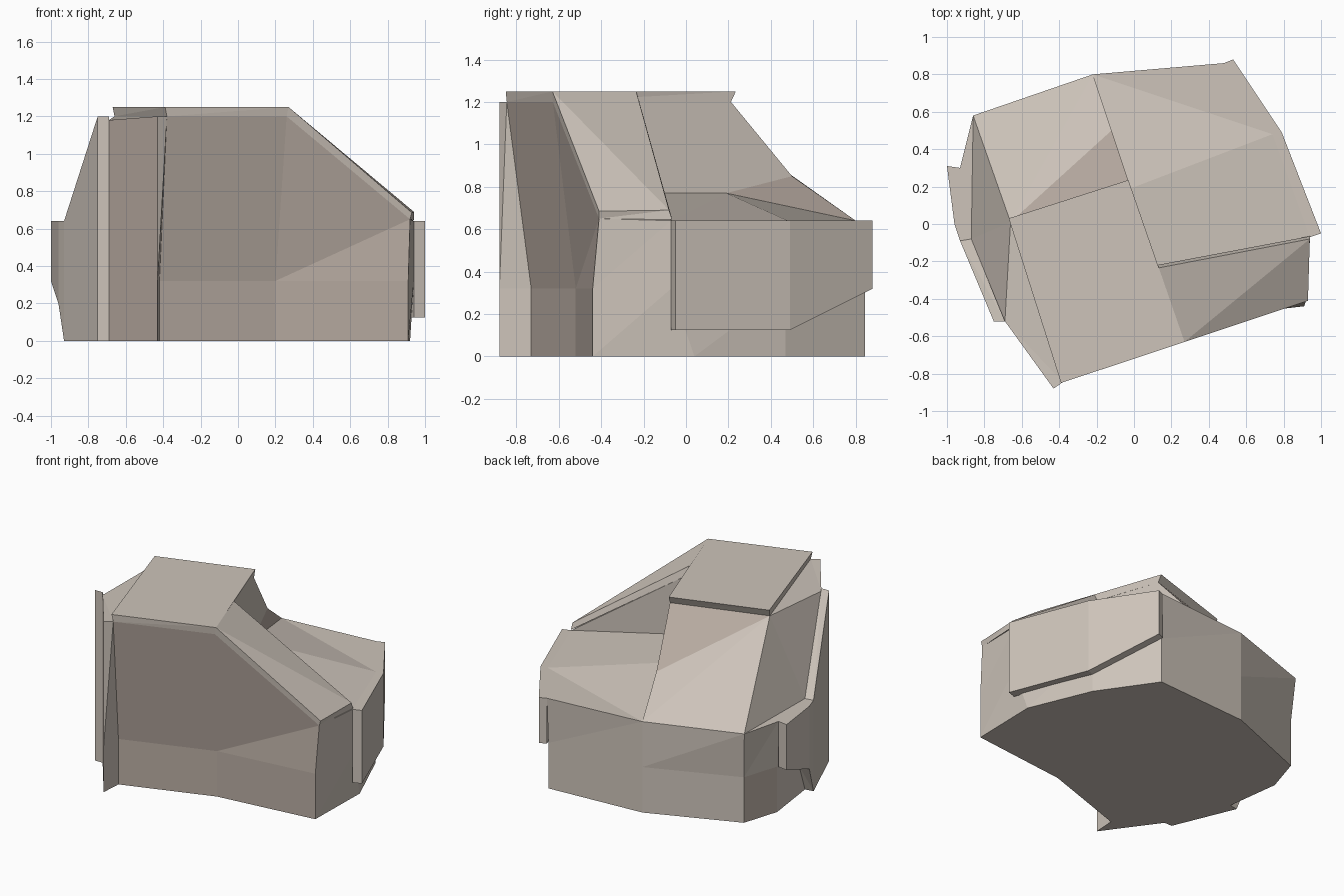
import bpy, bmesh

if "Cube" in bpy.data.objects:
    bpy.data.objects.remove(bpy.data.objects["Cube"])


def paint(name, rgb):
    m = bpy.data.materials.new(name)
    m.diffuse_color = (*rgb, 1)
    m.use_nodes = True
    m.node_tree.nodes["Principled BSDF"].inputs["Base Color"].default_value = m.diffuse_color
    return m


taupe = paint("taupe", (.61, .55, .49))
brown = paint("brown", (.48, .41, .36))


def make(name, verts, faces, brown_faces=()):
    bm = bmesh.new()
    vs = [bm.verts.new(v) for v in verts]
    for f in faces:
        # split quads along their first-to-third diagonal
        for p in ([(f[0], f[1], f[2]), (f[0], f[2], f[3])] if len(f) == 4 else [f]):
            bm.faces.new([vs[i] for i in p]).material_index = int(f in brown_faces)
    bmesh.ops.recalc_face_normals(bm, faces=bm.faces)
    bmesh.ops.triangulate(bm, faces=[f for f in bm.faces if len(f.verts) > 3])
    me = bpy.data.meshes.new(name)
    bm.to_mesh(me)
    bm.free()
    me.materials.append(taupe)
    me.materials.append(brown)
    ob = bpy.data.objects.new(name, me)
    bpy.context.collection.objects.link(ob)
    return ob


def sides(n, rings):
    return [(r * n + i, r * n + (i + 1) % n, (r + 1) * n + (i + 1) % n, (r + 1) * n + i)
            for r in range(rings - 1) for i in range(n)]


def loft(name, rings):
    n = len(rings[0])
    last = n * (len(rings) - 1)
    caps = [tuple(range(n)), tuple(range(last, last + n))]
    return make(name, [v for r in rings for v in r], sides(n, len(rings)) + caps)


def wall_panel(name, stations):
    # each station: outer xy, inner xy, bottom z, top z
    loft(name, [[(*o, lo), (*i, lo), (*i, hi), (*o, hi)] for o, i, lo, hi in stations])


# Main body: outline at the ground, a belt at 0.32, and a varied eaves line
ground = [(-.43, -.88), (-.42, -.73), (.2, -.52), (.91, -.44), (.92, .04), (.74, .47),
          (.48, .845), (-.22, .80), (-.84, .555), (-.92, .30), (-.87, -.08), (-.69, -.52)]
belt = list(ground)
belt[4] = (.94, -.07)
eaves = [(-.43, -.88, 1.2), (-.38, -.845, 1.2), (.26, -.628, 1.2), (.92, -.41, .65),
         (.94, -.07, .64), (.74, .48, .64), (.48, .86, .64), (-.22, .80, .64),
         (-.86, .58, .64), (-.93, .30, .64), (-.87, -.08, .64), (-.69, -.52, 1.18)]
ridge = [(.12, -.22, 1.2), (-.024, .212, 1.2), (-.66, .01, 1.2), (-.12, .50, .85),
         (.12, -.22, .77), (-.018, .19, .77)]
n = len(ground)
body = [(x, y, 0) for x, y in ground] + [(x, y, .32) for x, y in belt] + eaves + ridge
H, G, I, J, E, F = range(n, n + 6)
top = [(1, 2, H, G, I), (1, I, 11), (0, 1, 11), (2, 3, 4, H), (H, 4, E), (4, 5, F, E),
       (H, E, F, J, G), (F, 7, J), (F, 5, 7), (5, 6, 7), (G, J, I), (I, J, 7, 8),
       (8, 9, 10), (8, 10, I), (I, 10, 11)]
top = [tuple(k + 2 * n for k in f) for f in top]
walls = sides(n, 3)
# the front walls, the back corner and two steep roof facets are browner
dark = [walls[i + b] for i in (1, 2, 11) for b in (0, n)] + [walls[8], top[7], top[10]]
make("main_body", body, walls + [tuple(range(n))] + top, dark)

# Flat roof slab
loft("flat_roof", [
    [(-.38, -.845, 1.2), (.26, -.628, 1.2), (-.024, .212, 1.2), (-.66, .01, 1.2)],
    [(-.39, -.85, 1.25), (.27, -.63, 1.25), (-.03, .235, 1.25), (-.67, .03, 1.25)]])

# Sloping roof slab on the right, folded from the front ridge corner to the back eave
loft("sloping_roof", [
    [(.26, -.628, 1.2), (.92, -.41, .65), (.942, -.065, .645), (.12, -.22, 1.2)],
    [(.27, -.63, 1.25), (.93, -.41, .685), (.94, -.08, .69), (.13, -.235, 1.25)]])

# Raised panels on the right and left walls
wall_panel("right_panel", [
    ((1.0, -.05), (.94, -.07), .125, .64),
    ((.79, .49), (.74, .47), .125, .64),
    ((.53, .88), (.48, .86), .32, .64)])
wall_panel("left_panel", [
    ((-.75, -.52), (-.69, -.52), 0, 1.2),
    ((-.93, -.09), (-.87, -.08), 0, .64),
    ((-.96, .0), (-.88, .0), .2, .64),
    ((-1.0, .31), (-.93, .30), .32, .64)])
